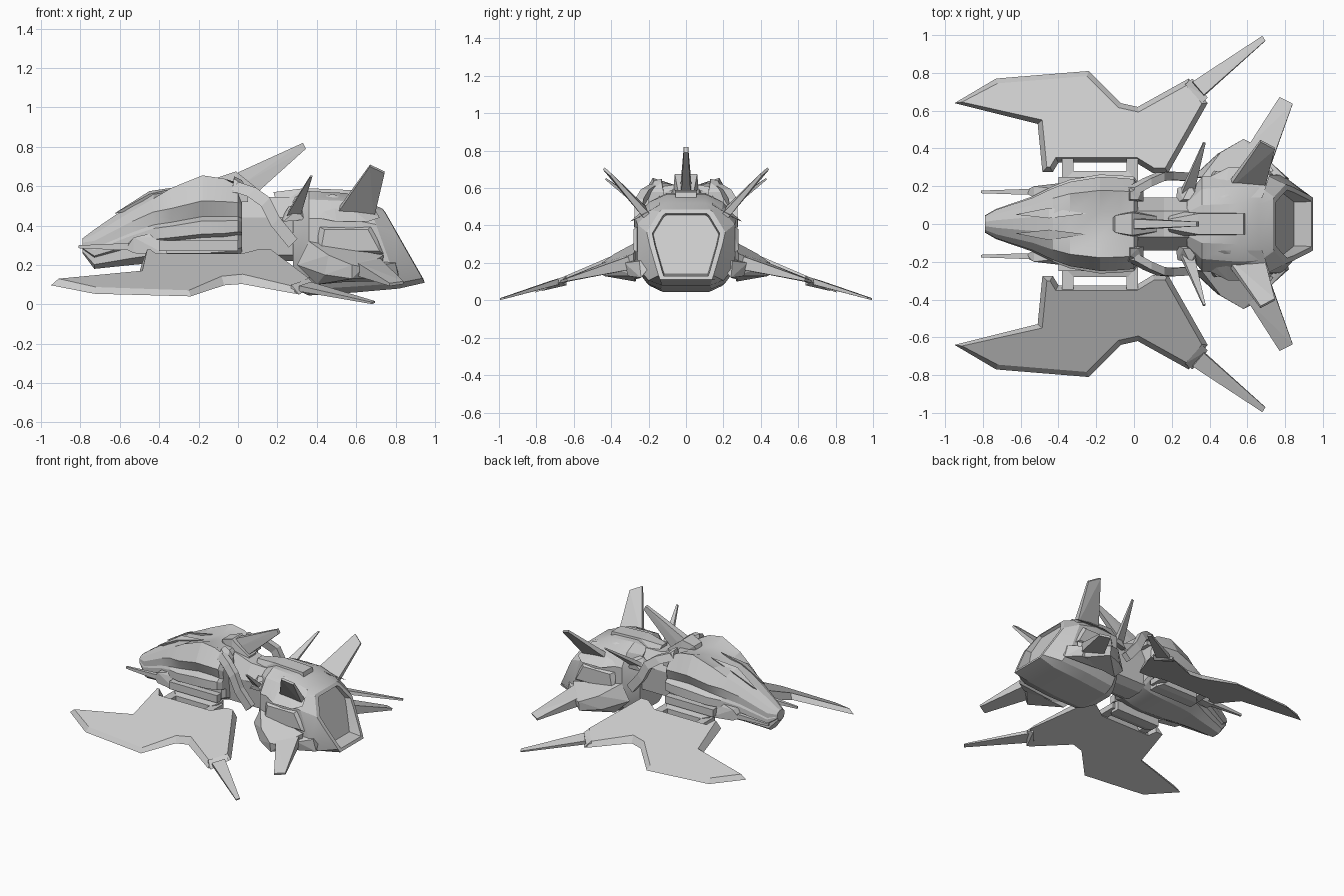
import bpy, bmesh, math
from mathutils import Vector

cube = bpy.data.objects.get("Cube")
if cube:
    bpy.data.objects.remove(cube, do_unlink=True)

grey = bpy.data.materials.new("hull_grey")
grey.use_nodes = True
grey.diffuse_color = (0.6, 0.6, 0.6, 1)
grey.node_tree.nodes["Principled BSDF"].inputs["Base Color"].default_value = grey.diffuse_color


def finish(name, bm, mirror=False):
    """Turn a bmesh into a named object, optionally mirrored to the other side."""
    bmesh.ops.recalc_face_normals(bm, faces=bm.faces[:])
    mesh = bpy.data.meshes.new(name)
    bm.to_mesh(mesh)
    bm.free()
    mesh.materials.append(grey)
    obj = bpy.data.objects.new(name, mesh)
    bpy.context.collection.objects.link(obj)
    if mirror:
        mod = obj.modifiers.new("mirror", 'MIRROR')
        mod.use_axis = (False, True, False)
        mod.use_mirror_merge = False
    return obj


def smooth(obj, degrees):
    bpy.ops.object.select_all(action='DESELECT')
    obj.select_set(True)
    bpy.context.view_layer.objects.active = obj
    bpy.ops.object.shade_smooth_by_angle(angle=math.radians(degrees))


def loft(name, sections):
    """Skin half profiles, each reflected across the centre plane."""
    bm = bmesh.new()
    rings = []
    for half in sections:
        full = half + [(x, -y, z) for x, y, z in reversed(half)]
        rings.append([bm.verts.new(p) for p in full])
    count = len(rings[0])
    for a, b in zip(rings, rings[1:]):
        for i in range(count):
            j = (i + 1) % count
            bm.faces.new((a[i], a[j], b[j], b[i]))
    bm.faces.new(rings[0])
    bm.faces.new(rings[-1])
    return finish(name, bm)


def hull(name, points, central=False):
    """Convex solid; central solids straddle the middle, others are mirrored."""
    bm = bmesh.new()
    if central:
        points = points + [(x, -y, z) for x, y, z in points]
    for p in points:
        bm.verts.new(p)
    result = bmesh.ops.convex_hull(bm, input=bm.verts[:])
    inside = [v for v in result["geom_interior"] if isinstance(v, bmesh.types.BMVert)]
    bmesh.ops.delete(bm, geom=inside, context='VERTS')
    bmesh.ops.dissolve_limit(bm, angle_limit=0.02, verts=bm.verts[:], edges=bm.edges[:])
    return finish(name, bm, not central)


def block(x0, x1, y0, y1, z0, z1):
    return [(x, y, z) for x in (x0, x1) for y in (y0, y1) for z in (z0, z1)]


def blade(name, corners, root, tip):
    """Tapered fin: two root corners then two tip corners, given thicknesses."""
    c = [Vector(p) for p in corners]
    normal = (c[1] - c[0]).cross(c[2] - c[0]).normalized() / 2
    points = []
    for p, thick in zip(c, (root, root, tip, tip)):
        points += [p + normal * thick, p - normal * thick]
    return hull(name, points)


def beam(name, path, half):
    """Square bar along a bent path in the side plane."""
    bm = bmesh.new()
    rings = [[bm.verts.new((x + a * half, y + b * half, z + a * half))
              for a, b in ((1, 1), (1, -1), (-1, -1), (-1, 1))] for x, y, z in path]
    for a, b in zip(rings, rings[1:]):
        for i in range(4):
            j = (i + 1) % 4
            bm.faces.new((a[i], a[j], b[j], b[i]))
    bm.faces.new(rings[0])
    bm.faces.new(rings[-1])
    return finish(name, bm, True)


# Front hull: one profile scaled along the length; the notch value cuts the
# side window and lifts twin shoulders beside a shallow centre valley
def front_section(x, width, top, bottom, notch):
    shape = [(.25, 1 - notch * .55), (.68, .88 + notch * .8), (.95, .71),
             (.95 - notch, .53), (1, .48), (1, .33), (.78, .29), (.78, .11), (.4, 0)]
    return [(x, y * width, bottom + z * (top - bottom)) for y, z in shape]


front = loft("front_hull", [front_section(*s) for s in (
    (-.79, .045, .335, .26, 0), (-.73, .08, .38, .18, 0), (-.54, .145, .51, .2, 0),
    (-.43, .2, .575, .21, .02), (-.34, .235, .6, .21, .12), (-.18, .262, .655, .21, .15),
    (-.07, .257, .645, .22, .13), (.0, .25, .63, .24, .06), (.02, .22, .6, .25, .04))])
smooth(front, 18)

# Ridges along the nose
hull("nose_ridge", [(-.63, .05, .46), (-.45, .03, .575), (-.45, .085, .56),
                    (-.25, .055, .605), (-.4, .055, .5)])

# Neck and top spine
loft("neck", [[(x, .07, top), (x, .14, .44), (x, .12, .25), (x, .06, .22)]
              for x, top in ((0, .6), (.16, .545), (.34, .54))])
hull("spine_cover", [(-.11, .035, .62), (-.1, .045, .645), (-.01, .06, .675), (.05, .05, .62),
                     (.12, .04, .57), (.12, .05, .48), (0, .07, .57)], True)
hull("dorsal_spike", [(0, .025, .67), (.02, .03, .61), (.1, .025, .57),
                      (.33, .012, .82), (.345, .012, .79)], True)
hull("dorsal_ridge", [(.18, .025, .57), (.2, .07, .5), (.34, .055, .59),
                      (.58, .055, .58), (.6, .06, .5)], True)


# Rear hull: sheared sections ending in a sloped, recessed tail panel
BODY = [(.4, 1), (.74, .92), (1, .74), (1, .22), (.77, .06), (.5, 0)]
TAIL = [(.6, 1), (.68, .97), (1, .68), (.93, .5), (.7, .06), (.66, 0)]


def rear_section(shape, x, shear, width, top, bottom):
    height = top - bottom
    return [(x + shear * height * (1 - z), y * width, bottom + z * height) for y, z in shape]


rear = loft("rear_hull", [rear_section(*s) for s in (
    (BODY, .28, 0, .15, .54, .08), (BODY, .36, 0, .25, .575, .045),
    (BODY, .55, .08, .27, .565, .06), (BODY, .66, .36, .26, .52, .08),
    (TAIL, .735, .57, .21, .485, .11), (TAIL, .75, .57, .18, .465, .13),
    (TAIL, .73, .37, .175, .455, .14))])
smooth(rear, 20)

# Layered side armour on the rear hull
hull("side_plate", [(.4, .24, .4), (.44, .28, .38), (.66, .28, .38), (.69, .24, .41),
                    (.42, .28, .27), (.72, .28, .27), (.4, .24, .25), (.76, .24, .24)])
hull("side_skirt", [(.38, .2, .24), (.4, .29, .2), (.72, .33, .2), (.8, .25, .21),
                    (.4, .28, .11), (.72, .31, .13), (.82, .24, .12), (.8, .15, .24)])
hull("shoulder_plate", [(.36, .15, .53), (.4, .25, .44), (.48, .14, .56), (.68, .14, .51),
                        (.72, .26, .44), (.5, .3, .42), (.66, .3, .42)])

# Rear lower fins with their thick roots
hull("rear_fin_root", [(.36, .25, .32), (.3, .24, .2), (.4, .27, .1), (.46, .38, .25),
                       (.44, .37, .15), (.58, .45, .2), (.58, .44, .13), (.64, .42, .19),
                       (.74, .28, .25), (.72, .28, .13)])
blade("rear_fin", [(.6, .4, .18), (.72, .3, .2), (.84, .635, .11), (.77, .67, .1)], .07, .015)

# Upright fins and small antennas
blade("upper_fin", [(.49, .19, .45), (.69, .2, .44), (.745, .4, .67), (.67, .44, .705)], .04, .015)
hull("antenna_base", [(.22, .11, .44), (.23, .19, .42), (.26, .13, .5), (.34, .13, .5),
                      (.34, .21, .43), (.3, .21, .48)])
blade("antenna", [(.25, .17, .46), (.32, .19, .46), (.378, .43, .65), (.366, .43, .65)], .03, .01)

# Bent linking arms between the front and rear hulls
beam("link_arm", [(-.02, .17, .6), (.07, .22, .57), (.14, .25, .52), (.19, .255, .42),
                  (.28, .25, .31)], .022)
hull("arm_socket", block(-.03, .05, .12, .2, .52, .58) + [(-.02, .13, .65), (.02, .13, .63),
                                                         (-.02, .17, .64)])

# Side guns
hull("gun_body", block(-.53, -.42, .14, .2, .26, .34) + [(-.36, .18, .38), (-.36, .22, .25),
                                                       (-.57, .16, .3), (-.57, .18, .28)])
hull("gun_barrel", block(-.58, -.5, .155, .185, .275, .31) + block(-.81, -.8, .163, .177, .285, .3))
hull("gun_rail", block(-.4, 0, .2, .25, .27, .325))

# Wing mounts
hull("wing_mount", block(-.36, 0, .17, .24, .19, .26) + block(-.32, -.03, .24, .28, .2, .25))
for i, x in enumerate((-.38, -.04)):
    hull("wing_strut_%d" % (i + 1), block(x, x + .06, .2, .36, .21, .25))

# Main wing: a drooping slab whose top face is inset and raised for a chamfer
outline = [(-.95, .64), (-.73, .77), (-.24, .81), (-.07, .64), (.02, .62), (.29, .77),
           (.39, .64), (.18, .27), (.1, .27), (.01, .325), (-.4, .325), (-.43, .275),
           (-.485, .275), (-.51, .53)]
count = len(outline)
bm = bmesh.new()
low, high = [], []
for i, corner in enumerate(outline):
    here, before, after = (Vector(outline[k % count]) for k in (i, i - 1, i + 1))
    d0, d1 = (here - before).normalized(), (after - here).normalized()
    n0, n1 = Vector((d0.y, -d0.x)), Vector((d1.y, -d1.x))
    inner = here + (n0 + n1) * .026 / max(1 + n0.dot(n1), .5)
    low.append(bm.verts.new((*here, .1 - .33 * (here.y - .63))))
    high.append(bm.verts.new((*inner, .2 - .1 * inner.y - .33 * (inner.y - .63))))
bm.faces.new(low)
bm.faces.new(high)
for i in range(count):
    j = (i + 1) % count
    bm.faces.new((low[i], low[j], high[j], high[i]))
finish("wing", bm, True)

# Wing spikes
hull("wing_spike_root", [(.27, .74, .1), (.36, .64, .13), (.39, .67, .1), (.31, .77, .05),
                         (.27, .74, .06), (.36, .64, .08)])
blade("wing_spike", [(.31, .75, .08), (.37, .68, .1), (.695, .97, .012), (.68, .995, .006)], .03, .01)
